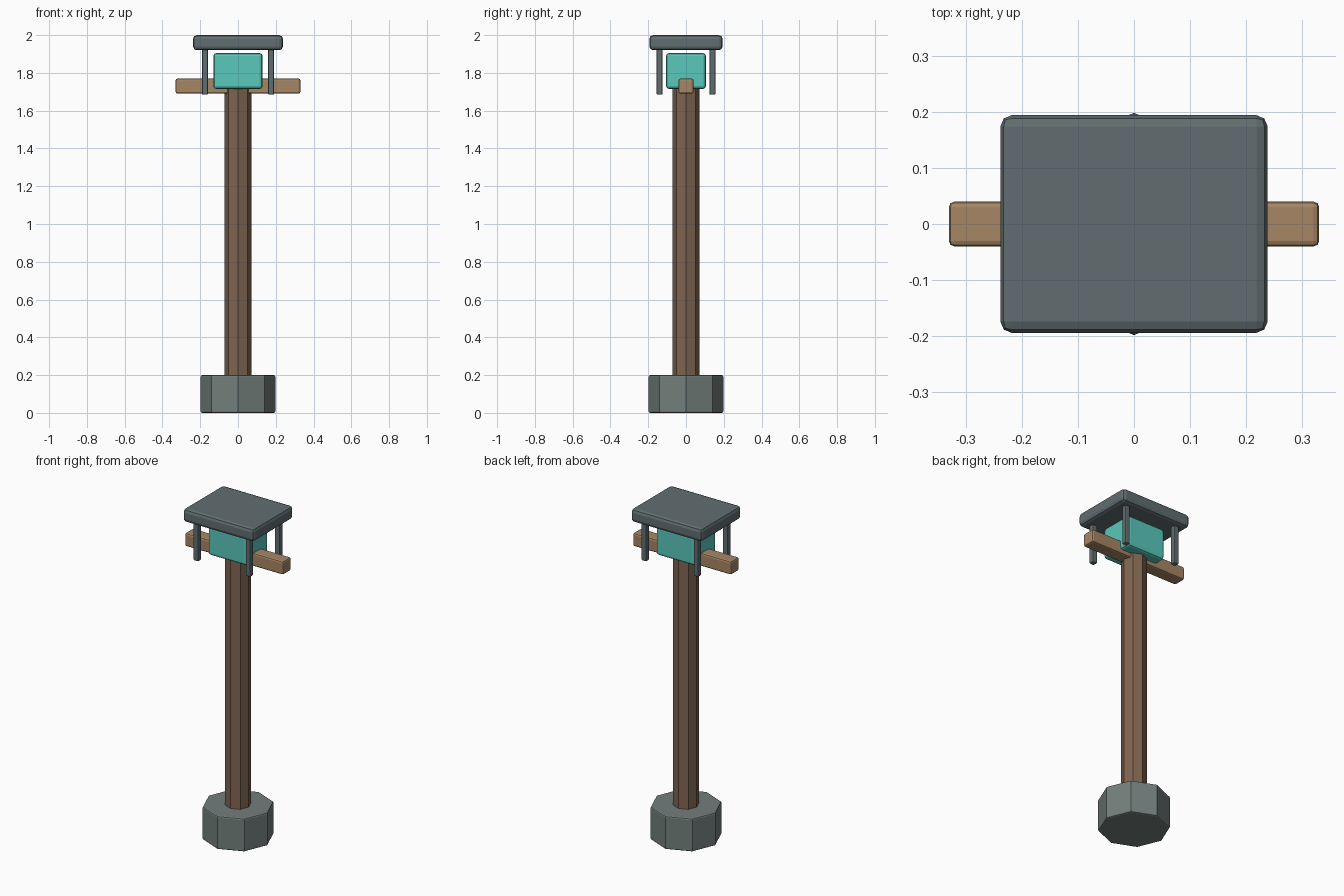
import bpy
from math import pi

if "Cube" in bpy.data.objects:
    bpy.data.objects.remove(bpy.data.objects["Cube"])


def material(name, rgb):
    m = bpy.data.materials.new(name)
    m.diffuse_color = (*rgb, 1)
    m.use_nodes = True
    m.node_tree.nodes["Principled BSDF"].inputs["Base Color"].default_value = m.diffuse_color
    return m


stone = material("stone", (0.17, 0.21, 0.20))
slate = material("slate", (0.12, 0.155, 0.16))
dark_wood = material("dark_wood", (0.21, 0.13, 0.08))
light_wood = material("light_wood", (0.38, 0.24, 0.13))
glow = material("glow", (0.10, 0.58, 0.50))


def finish(ob, name, mat, bevel):
    ob.name = name
    ob.data.materials.append(mat)
    bpy.ops.object.transform_apply(location=False, rotation=True, scale=True)
    mod = ob.modifiers.new("bevel", "BEVEL")
    mod.width = bevel
    mod.segments = 2
    mod.limit_method = 'ANGLE'
    mod.angle_limit = pi / 3
    return ob


def box(name, x, y, z0, z1, half_x, half_y, mat, bevel):
    bpy.ops.mesh.primitive_cube_add(size=1, location=(x, y, (z0 + z1) / 2))
    ob = bpy.context.object
    ob.scale = (half_x * 2, half_y * 2, z1 - z0)
    return finish(ob, name, mat, bevel)


def octagon(name, radius, z0, z1, mat, bevel):
    bpy.ops.mesh.primitive_cylinder_add(vertices=8, radius=radius, depth=z1 - z0,
                                        location=(0, 0, (z0 + z1) / 2))
    return finish(bpy.context.object, name, mat, bevel)


# Footing and post
octagon("stone_base", 0.198, 0, 0.2, stone, 0.008)
octagon("post", 0.072, 0.18, 1.74, dark_wood, 0.005)

# Crossbar through the lamp
box("crossbar", 0, 0, 1.69, 1.77, 0.33, 0.04, light_wood, 0.01)

# Glowing lamp block
box("lamp", 0, 0, 1.715, 1.905, 0.13, 0.105, glow, 0.015)

# Roof slab and its four hanging corner struts
box("roof", 0, 0, 1.92, 2.0, 0.238, 0.194, slate, 0.02)
for sx, side in ((-1, "left"), (1, "right")):
    for sy, end in ((-1, "front"), (1, "back")):
        box(f"{end}_{side}_strut", sx * 0.175, sy * 0.14, 1.685, 1.94,
            0.016, 0.016, slate, 0.006)
